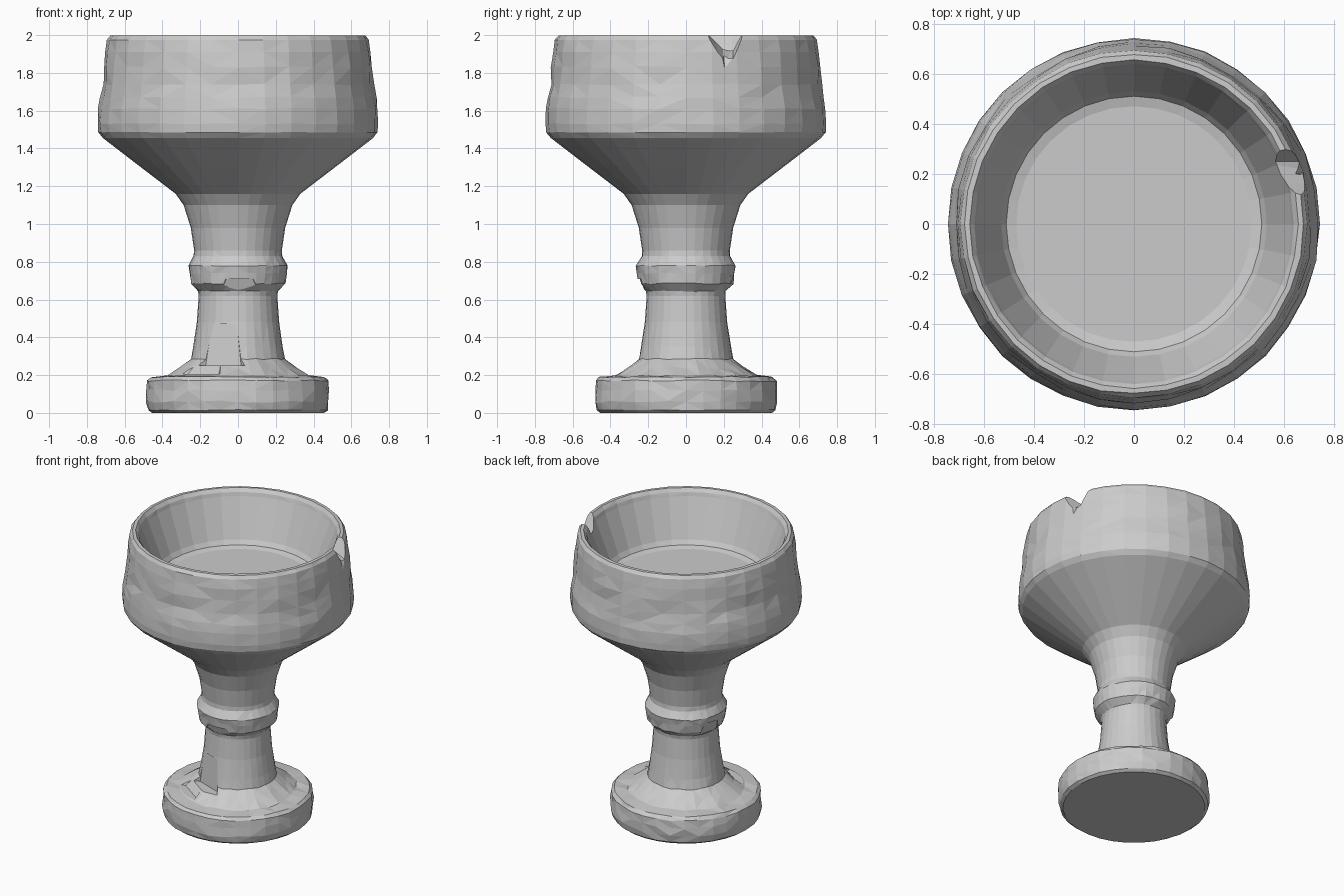
import bpy, bmesh, math, random
from mathutils import Vector

if "Cube" in bpy.data.objects:
    bpy.data.objects.remove(bpy.data.objects["Cube"])

random.seed(4)
SIDES = 32

# Profile rings: radius, height, hand-worn jitter
PROFILE = [
    (0.455, 0.0, 0), (0.475, 0.015, 0.002), (0.482, 0.06, 0.006), (0.482, 0.12, 0.006),
    (0.478, 0.17, 0.005), (0.46, 0.19, 0.003), (0.375, 0.197, 0.006), (0.31, 0.24, 0.006),
    (0.25, 0.285, 0.003), (0.237, 0.35, 0.002), (0.218, 0.48, 0), (0.208, 0.62, 0),
    (0.212, 0.645, 0.002), (0.25, 0.685, 0.004), (0.258, 0.74, 0.003), (0.264, 0.78, 0.003),
    (0.235, 0.83, 0.002), (0.232, 0.86, 0), (0.25, 0.98, 0), (0.288, 1.1, 0),
    (0.33, 1.16, 0), (0.52, 1.305, 0), (0.715, 1.455, 0), (0.738, 1.485, 0.002),
    (0.742, 1.53, 0.003), (0.739, 1.61, 0.004), (0.729, 1.67, 0.006), (0.716, 1.74, 0.006),
    (0.712, 1.83, 0.006), (0.703, 1.91, 0.004), (0.693, 1.975, 0.003), (0.677, 1.997, 0.002),
    (0.655, 1.998, 0.002), (0.638, 1.975, 0.002), (0.63, 1.95, 0), (0.53, 1.69, 0),
    (0.51, 1.66, 0), (0.47, 1.65, 0),
]

# Goblet body: rings joined into a closed turned solid
bm = bmesh.new()
rings = []
for radius, height, wear in PROFILE:
    ring = []
    for i in range(SIDES):
        a = 2 * math.pi * i / SIDES
        r = radius + random.uniform(-wear, wear)
        z = height + random.uniform(-wear, wear) * (0 if height > 1.9 else 1)
        ring.append(bm.verts.new((r * math.cos(a), r * math.sin(a), z)))
    rings.append(ring)
for low, high in zip(rings, rings[1:]):
    for i in range(SIDES):
        j = (i + 1) % SIDES
        bm.faces.new((low[i], low[j], high[j], high[i]))
bm.faces.new(rings[0][::-1])
bm.faces.new(rings[-1])
worn = [f for f in bm.faces if len(f.verts) == 4]
bmesh.ops.triangulate(bm, faces=worn)
mesh = bpy.data.meshes.new("goblet")
bm.to_mesh(mesh)
bm.free()
goblet = bpy.data.objects.new("goblet", mesh)
bpy.context.collection.objects.link(goblet)


def carve(name, points):
    """Remove a faceted chip, given as the hull of a few points."""
    cut = bmesh.new()
    for p in points:
        cut.verts.new(p)
    bmesh.ops.convex_hull(cut, input=cut.verts)
    bmesh.ops.recalc_face_normals(cut, faces=cut.faces)
    data = bpy.data.meshes.new(name)
    cut.to_mesh(data)
    cut.free()
    cutter = bpy.data.objects.new(name, data)
    bpy.context.collection.objects.link(cutter)
    cutter.hide_render = True
    mod = goblet.modifiers.new(name, 'BOOLEAN')
    mod.operation, mod.solver, mod.object = 'DIFFERENCE', 'EXACT', cutter
    bpy.context.view_layer.objects.active = goblet
    bpy.ops.object.modifier_apply(modifier=name)
    bpy.data.objects.remove(cutter)


def flat_chip(name, angle, middle, depth_radius, width, height, tilt=0.0):
    """Slice a shallow flat chip off the outside at an angle in degrees."""
    a = math.radians(angle)
    out, side = Vector((math.cos(a), math.sin(a), 0)), Vector((-math.sin(a), math.cos(a), 0))
    points = []
    for s in (-1, 1):
        for h in (-1, 1):
            for d in (0, 0.2):
                w = width * (1 if h < 0 else 0.7) + d
                points.append(out * (depth_radius + d + h * tilt) + side * s * w
                              + Vector((0, 0, middle + h * height)))
    carve(name, points)


# Broken rim: notch through the wall and a splinter scar below it
carve("rim_notch", [(0.82, 0.03, 2.05), (0.82, 0.37, 2.05), (0.82, 0.19, 1.80),
                    (0.82, 0.25, 1.80), (0.5, 0.14, 2.05), (0.5, 0.30, 2.05),
                    (0.5, 0.20, 1.97), (0.5, 0.25, 1.95)])
carve("rim_scar", [(0.80, 0.14, 1.95), (0.80, 0.32, 1.92), (0.76, 0.21, 1.66),
                   (0.76, 0.25, 1.67), (0.63, 0.20, 1.92), (0.65, 0.26, 1.90)])
# Chips on the stem, collar and foot
flat_chip("stem_chip", 250, 0.36, 0.218, 0.10, 0.11, -0.008)
flat_chip("collar_front_chip", 272, 0.675, 0.228, 0.10, 0.035, 0.012)
flat_chip("collar_left_chip", 165, 0.70, 0.236, 0.07, 0.04, 0.014)
flat_chip("foot_chip", 235, 0.245, 0.285, 0.10, 0.04, -0.035)

for poly in goblet.data.polygons:
    poly.use_smooth = False
